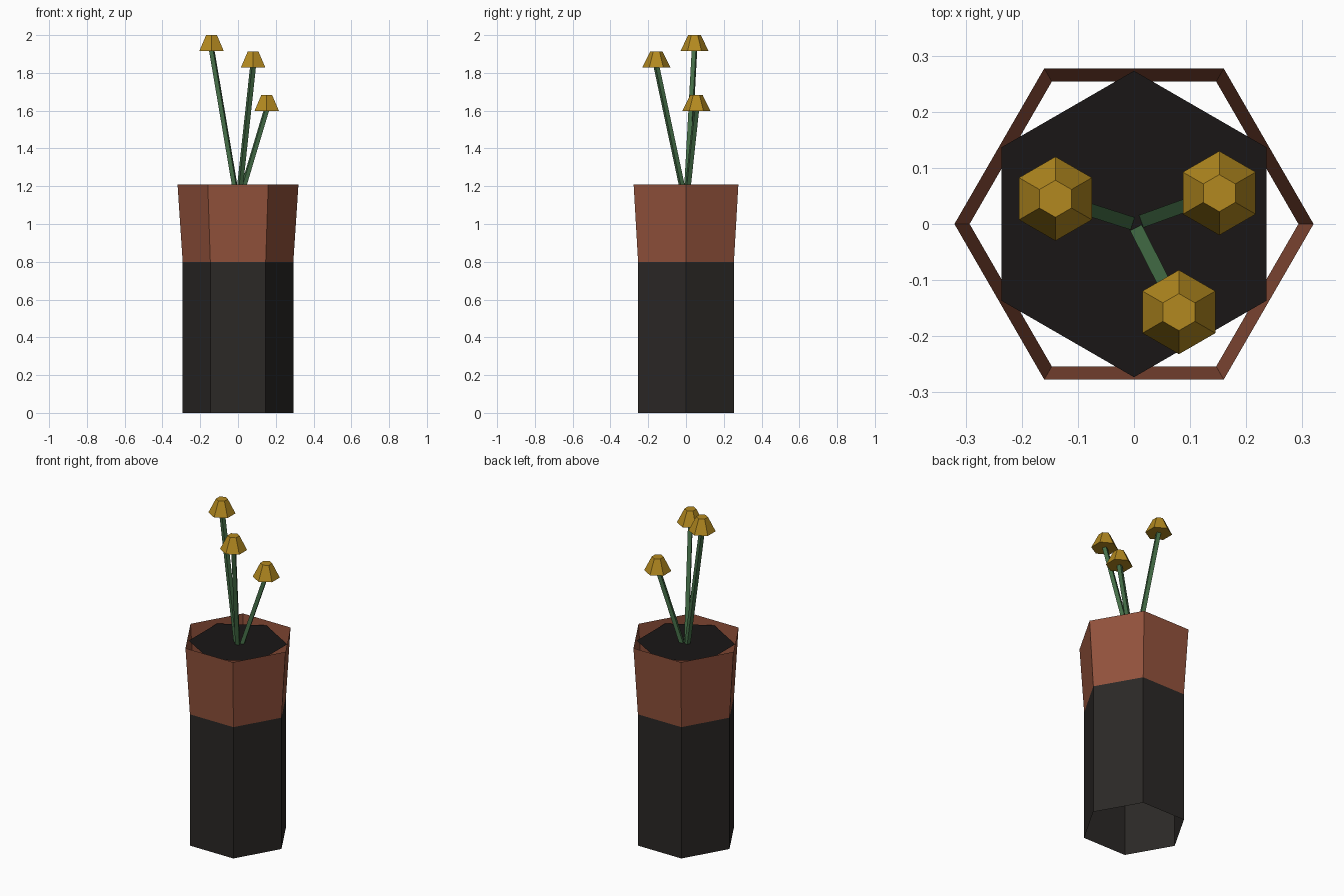
import bpy, bmesh, math
from mathutils import Vector

if "Cube" in bpy.data.objects:
    bpy.data.objects.remove(bpy.data.objects["Cube"])


def material(name, rgb):
    m = bpy.data.materials.new(name)
    m.diffuse_color = (*rgb, 1)
    m.use_nodes = True
    m.node_tree.nodes["Principled BSDF"].inputs["Base Color"].default_value = m.diffuse_color
    return m


DARK = material("dark_clay", (0.024, 0.021, 0.019))
COPPER = material("terracotta", (0.29, 0.085, 0.045))
SOIL = material("soil", (0.010, 0.008, 0.008))
GREEN = material("stem_green", (0.06, 0.16, 0.065))
GOLD = material("bloom_gold", (0.45, 0.25, 0.014))


def loft(name, rings, mat, sides=6, caps=(False, False)):
    """Skin rings of (centre, radius, start angle) into a flat-faced tube."""
    bm = bmesh.new()
    loops = []
    for centre, r, start in rings:
        loop = []
        for i in range(sides):
            a = start + math.tau * i / sides
            loop.append(bm.verts.new(Vector(centre) + Vector((r * math.cos(a), r * math.sin(a), 0))))
        loops.append(loop)
    for lo, hi in zip(loops, loops[1:]):
        for i in range(sides):
            j = (i + 1) % sides
            bm.faces.new((lo[i], lo[j], hi[j], hi[i]))
    if caps[0]:
        bm.faces.new(loops[0][::-1])
    if caps[1]:
        bm.faces.new(loops[-1])
    me = bpy.data.meshes.new(name)
    bm.to_mesh(me)
    bm.free()
    me.materials.append(mat)
    ob = bpy.data.objects.new(name, me)
    bpy.context.collection.objects.link(ob)
    return ob


# Open hexagonal vase: straight dark body, flared collar
loft("vase_body", [((0, 0, 0), 0.293, 0), ((0, 0, 0.8), 0.293, 0)], DARK)
loft("vase_collar", [((0, 0, 0.8), 0.293, 0), ((0, 0, 1.208), 0.32, 0)], COPPER)

# Soil sheet, turned so its corners meet the wall faces
loft("soil", [((0, 0, 1.18), 0.273, math.pi / 6)], SOIL, caps=(False, True))

# Leaning square stems with tapered hexagonal blooms
blooms = [(-0.14, 0.045, 1.915), (0.08, -0.157, 1.828), (0.152, 0.055, 1.598)]
for n, (x, y, z) in enumerate(blooms, 1):
    turn = math.atan2(y, x) + math.pi / 4
    loft(f"stem_{n}", [((0, 0, 1.1), 0.0165, turn), ((x, y, z + 0.01), 0.0165, turn)],
         GREEN, sides=4, caps=(True, True))
    loft(f"bloom_{n}", [((x, y, z), 0.075, math.pi / 6), ((x, y, z + 0.085), 0.033, math.pi / 6)],
         GOLD, caps=(True, True))
